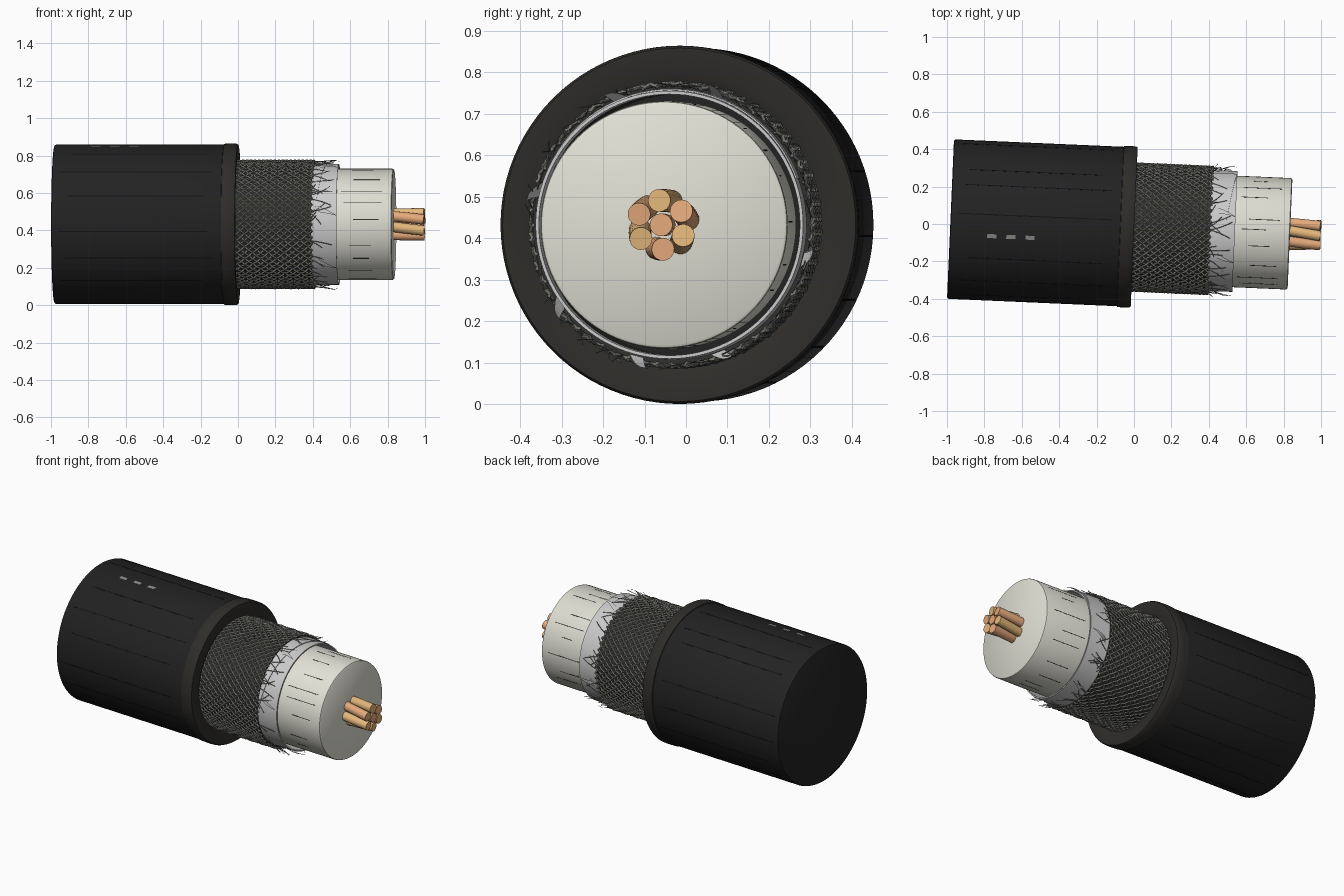
import bpy, bmesh, math, random
from mathutils import Matrix, Vector

if "Cube" in bpy.data.objects:
    bpy.data.objects.remove(bpy.data.objects["Cube"])

random.seed(4)
# cable axis: slightly yawed from the x axis
AXIS = Matrix.Translation((0, -0.0165, 0.4325)) @ Matrix.Rotation(math.radians(-2.5), 4, 'Z')


def mat(name, c):
    m = bpy.data.materials.new(name)
    m.diffuse_color = (*c, 1)
    m.use_nodes = True
    m.node_tree.nodes["Principled BSDF"].inputs["Base Color"].default_value = m.diffuse_color
    return m


BLACK = mat("black_rubber", (0.016, 0.016, 0.016))
LIP = mat("cut_rubber", (0.028, 0.026, 0.023))
LINE = mat("groove_black", (0.006, 0.006, 0.006))
MARK = mat("print_grey", (0.25, 0.26, 0.24))
DARK = mat("braid_shadow", (0.03, 0.03, 0.027))
WIRE = mat("tinned_wire", (0.2, 0.2, 0.18))
FOIL = mat("foil", (0.72, 0.72, 0.7))
PLAST = mat("dielectric", (0.76, 0.75, 0.67))
COP = [mat("copper_a", (0.78, 0.4, 0.2)), mat("copper_b", (0.78, 0.48, 0.2))]


def pol(s, r, a):
    return Vector((s, r * math.cos(a), r * math.sin(a)))


def finish(name, bm, m, angle=35):
    me = bpy.data.meshes.new(name)
    bmesh.ops.recalc_face_normals(bm, faces=bm.faces)
    bm.transform(AXIS)
    bm.to_mesh(me)
    bm.free()
    ob = bpy.data.objects.new(name, me)
    bpy.context.collection.objects.link(ob)
    me.materials.append(m)
    bpy.ops.object.select_all(action='DESELECT')
    ob.select_set(True)
    bpy.context.view_layer.objects.active = ob
    bpy.ops.object.shade_smooth_by_angle(angle=math.radians(angle))
    return ob


def lathe(name, prof, m, n=96, closed=False):
    # profile of (along axis, radius); open profiles get end caps
    bm = bmesh.new()
    rings = [[bm.verts.new(pol(s, r, 2 * math.pi * i / n)) for i in range(n)] for s, r in prof]
    pairs = list(zip(rings, rings[1:])) + ([(rings[-1], rings[0])] if closed else [])
    for a, b in pairs:
        for i in range(n):
            j = (i + 1) % n
            bm.faces.new((a[i], a[j], b[j], b[i]))
    if not closed:
        bm.faces.new(rings[0])
        bm.faces.new(rings[-1])
    return finish(name, bm, m)


def tube(bm, pts, rad, n=4, cap=True):
    rings = []
    for k, p in enumerate(pts):
        t = (pts[min(k + 1, len(pts) - 1)] - pts[max(k - 1, 0)]).normalized()
        out = Vector((0, p.y, p.z))
        if out.length < 1e-4:
            out = Vector((0, 0, 1))
        u = (out - t * out.dot(t)).normalized()
        v = t.cross(u)
        rings.append([bm.verts.new(p + rad * (u * math.cos(2 * math.pi * i / n) + v * math.sin(2 * math.pi * i / n)))
                      for i in range(n)])
    for a, b in zip(rings, rings[1:]):
        for i in range(n):
            j = (i + 1) % n
            bm.faces.new((a[i], a[j], b[j], b[i]))
    if cap:
        bm.faces.new(rings[0])
        bm.faces.new(rings[-1])


def patch(bm, s0, s1, r, a, width, h):
    # thin block lying on the cylinder surface
    rot = Matrix.Rotation(a, 4, 'X')
    bmesh.ops.create_cube(bm, size=1, matrix=rot @ Matrix.Translation(((s0 + s1) / 2, r, 0)) @
                          Matrix.Diagonal((s1 - s0, h, width, 1)))


# outer jacket and its cut lip
lathe("jacket", [(-0.982, 0.417), (-0.979, 0.423), (-0.972, 0.4265), (-0.06, 0.4265), (-0.03, 0.42)], BLACK)
lathe("jacket_lip", [(-0.076, 0.42), (-0.072, 0.431), (-0.04, 0.432), (-0.008, 0.4315), (0.001, 0.426),
                     (0.001, 0.36), (-0.012, 0.335), (-0.076, 0.335)], LIP, closed=True)

# fine lengthwise lines on the jacket
bm = bmesh.new()
for i in range(16):
    a = 2 * math.pi * i / 16 + random.uniform(-0.12, 0.12)
    patch(bm, -0.95 + random.uniform(0, 0.08), -0.1 - random.uniform(0, 0.08), 0.4262, a, 0.005, 0.002)
finish("jacket_lines", bm, LINE)

# three printed dashes
bm = bmesh.new()
for s in (-0.757, -0.655, -0.553):
    patch(bm, s - 0.025, s + 0.025, 0.4265, math.radians(101), 0.022, 0.002)
finish("jacket_dashes", bm, MARK)

# woven shield: dark sleeve plus two opposed sets of helical wires
lathe("braid_sleeve", [(-0.03, 0.335), (0.405, 0.335), (0.405, 0.315), (-0.03, 0.315)], DARK, closed=True)
bm = bmesh.new()
N, STEPS, S0, S1 = 60, 44, -0.015, 0.41
TURN = 10 * 2 * math.pi / N
for d in (1, -1):
    for i in range(N):
        pts = []
        for k in range(STEPS + 1):
            t = k / STEPS
            wave = d * math.cos(math.pi * (t * 20 + i))
            pts.append(pol(S0 + (S1 - S0) * t, 0.3385 + 0.0035 * wave, 2 * math.pi * i / N + d * TURN * t))
        tube(bm, pts, 0.0055, 4)
finish("braid_wires", bm, WIRE, 60)

# loose frayed wires at the braid end
bm = bmesh.new()
for i in range(70):
    a = random.uniform(0, 2 * math.pi)
    L = random.uniform(0.03, 0.13)
    da, lift = random.uniform(-0.18, 0.18), random.uniform(-0.006, 0.024)
    tube(bm, [pol(0.395 + L * t, 0.336 + lift * t * t, a + da * t ** 1.5) for t in (0, .25, .5, .75, 1)], 0.0016, 4)
finish("frayed_wires", bm, WIRE, 60)

# foil wrap with an overlapping slanted tape layer
lathe("foil_wrap", [(0.38, 0.325), (0.54, 0.323), (0.54, 0.315), (0.38, 0.315)], FOIL, closed=True)
bm = bmesh.new()
prev = None
for k in range(49):
    t = k / 48
    a = math.radians(20 + 190 * t)
    s = 0.54 - 0.15 * t
    cur = [bm.verts.new(pol(0.39, 0.328, a)), bm.verts.new(pol(s, 0.328, a)), bm.verts.new(pol(s, 0.324, a))]
    if prev:
        for j in (0, 1):
            bm.faces.new((prev[j], prev[j + 1], cur[j + 1], cur[j]))
    prev = cur
finish("foil_overlap", bm, FOIL)

# small lifted foil tears
bm = bmesh.new()
for deg in (70, 112, 165, 215, 255, 290, 345):
    a0, prev = math.radians(deg), None
    for k in range(7):
        t = k / 6
        w = 0.05 * (1 - t) + 0.004
        r = 0.327 + 0.024 * math.sin(t * 2.2)
        cur = [bm.verts.new(pol(0.43 + 0.11 * t, r, a0 + 0.12 * t + x * w)) for x in (-1, 1)]
        if prev:
            bm.faces.new((prev[0], prev[1], cur[1], cur[0]))
        prev = cur
finish("foil_tears", bm, FOIL)

# inner insulation with fine lines
lathe("dielectric", [(0.36, 0.298), (0.825, 0.298), (0.831, 0.296), (0.835, 0.29)], PLAST)
bm = bmesh.new()
for i in range(20):
    a = 2 * math.pi * i / 20 + random.uniform(-0.1, 0.1)
    patch(bm, 0.55 + random.uniform(0, 0.08), 0.79 - random.uniform(0, 0.09), 0.2978, a, 0.004, 0.0015)
finish("dielectric_lines", bm, DARK)

# seven twisted copper strands
for i in range(7):
    bm = bmesh.new()
    pts = []
    for k in range(9):
        t = k / 8
        pts.append(pol(0.8 + 0.197 * t, 0.059 if i else 0, i * math.pi / 3 + 0.15 + 0.45 * t))
    tube(bm, pts, 0.0275, 20)
    finish("copper_strand_%d" % i, bm, COP[i % 2])
